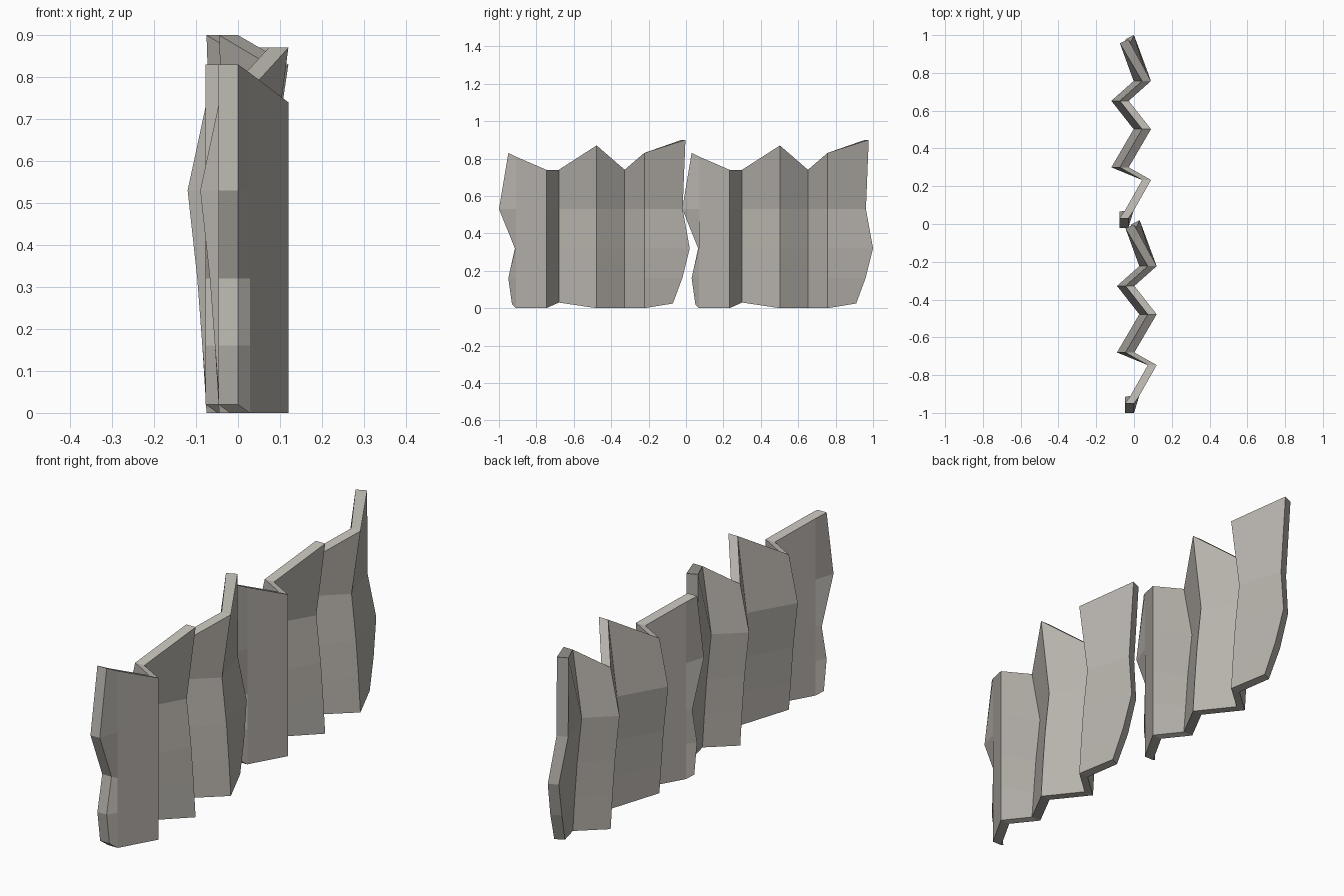
import bpy, bmesh

if "Cube" in bpy.data.objects:
    bpy.data.objects.remove(bpy.data.objects["Cube"])

THICK = 0.047
LEVELS = [0.16, 0.32, 0.53]            # heights of the middle rows
BEND = [0, -0.01, -0.022, -0.045, 0]   # backward bulge of the folds per row

# fold columns: x, y, bottom z, top z, bends?
FOLDS = [(0.028, -0.91, 0.0, 0.81, 0), (0.12, -0.747, 0.0, 0.74, 0),
         (0.002, -0.68, 0.03, 0.74, 1), (0.12, -0.478, 0.0, 0.87, 1),
         (0.002, -0.328, 0.0, 0.74, 1), (0.12, -0.223, 0.0, 0.83, 1)]
# wavy free edges: positions per row
NEAR_Y = [-0.93, -0.95, -0.915, -1.0, -0.95]
FAR_Y = [-0.07, -0.02, 0.02, -0.018, -0.003]
FAR_X = [0.06, 0.045, 0.03, 0.012, 0.0]
FAR_BACK_X = [0.02, 0.0, -0.012, -0.033, -0.045]

# warm grey stone
stone = bpy.data.materials.new("warm_grey")
stone.diffuse_color = (0.47, 0.445, 0.41, 1)
stone.use_nodes = True
stone.node_tree.nodes["Principled BSDF"].inputs["Base Color"].default_value = stone.diffuse_color


def front_columns():
    cols = [[(0.0, y, z) for y, z in zip(NEAR_Y, [0.02] + LEVELS + [0.83])]]
    for x, y, lo, hi, bends in FOLDS:
        cols.append([(x + bends * b, y, z)
                     for b, z in zip(BEND, [lo] + LEVELS + [hi])])
    cols.append([(x, y, z) for x, y, z in
                 zip(FAR_X, FAR_Y, [0.025] + LEVELS + [0.9])])
    return cols


def folded_panel(name, dx, dy):
    bm = bmesh.new()
    cols = front_columns()
    last = len(cols) - 1
    front = [[bm.verts.new(p) for p in c] for c in cols]
    back = []
    for i, c in enumerate(cols):
        if i == last:       # far edge is cut at a slant
            back.append([bm.verts.new((bx, p[1] - 0.02, p[2]))
                         for bx, p in zip(FAR_BACK_X, c)])
        else:
            back.append([bm.verts.new((x - THICK, y, z)) for x, y, z in c])
    # front and back skins, top and bottom rims
    for i in range(last):
        for j in range(4):
            for g in (front, back):
                bm.faces.new((g[i][j], g[i + 1][j], g[i + 1][j + 1], g[i][j + 1]))
        for j in (0, 4):
            bm.faces.new((front[i][j], front[i + 1][j], back[i + 1][j], back[i][j]))
    # end caps
    for i in (0, last):
        for j in range(4):
            bm.faces.new((front[i][j], front[i][j + 1], back[i][j + 1], back[i][j]))
    bmesh.ops.recalc_face_normals(bm, faces=bm.faces)
    mesh = bpy.data.meshes.new(name)
    bm.to_mesh(mesh)
    bm.free()
    mesh.materials.append(stone)
    obj = bpy.data.objects.new(name, mesh)
    obj.location = (dx, dy, 0)
    bpy.context.collection.objects.link(obj)


# two identical pleated panels in a row
folded_panel("near_folded_panel", 0, 0)
folded_panel("far_folded_panel", -0.03, 0.98)
